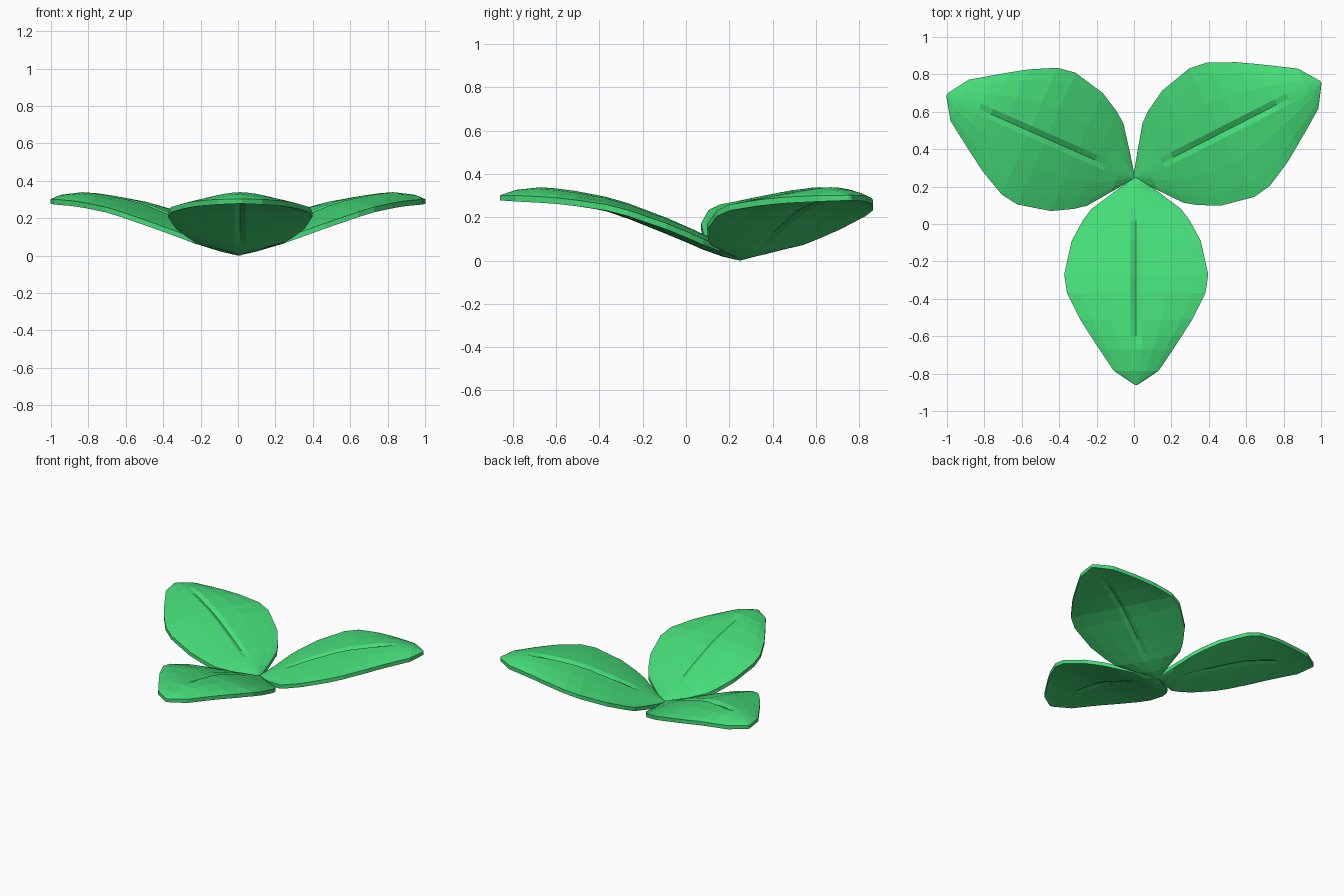
import bpy, math
from mathutils import Matrix

if "Cube" in bpy.data.objects:
    bpy.data.objects.remove(bpy.data.objects["Cube"])

green = bpy.data.materials.new("leaf_green")
green.diffuse_color = (0.06, 0.72, 0.19, 1)
green.use_nodes = True
green.node_tree.nodes["Principled BSDF"].inputs["Base Color"].default_value = green.diffuse_color

# Stations along a leaf: distance, half width, top z, bottom z, edge droop, vein depth
STATIONS = [
    (0.00, 0.010, 0.050, 0.000, 0.000, 0.000),
    (0.08, 0.120, 0.085, 0.018, 0.000, 0.000),
    (0.17, 0.240, 0.122, 0.050, 0.000, 0.000),
    (0.23, 0.285, 0.150, 0.076, 0.000, 0.012),
    (0.34, 0.345, 0.198, 0.122, 0.002, 0.016),
    (0.52, 0.385, 0.266, 0.194, 0.010, 0.018),
    (0.62, 0.370, 0.295, 0.228, 0.016, 0.018),
    (0.76, 0.300, 0.322, 0.258, 0.024, 0.016),
    (0.85, 0.243, 0.334, 0.272, 0.027, 0.012),
    (0.92, 0.197, 0.339, 0.279, 0.028, 0.000),
    (1.035, 0.120, 0.327, 0.283, 0.018, 0.000),
    (1.11, 0.008, 0.302, 0.278, 0.000, 0.000),
]


def make_leaf(name, angle, length_scale, offset_x):
    verts, faces = [], []
    # Closed ring per station: top from left to right, then bottom back again
    for d, hw, top, bottom, droop, vein in STATIONS:
        v = min(0.03 / hw, 0.2)
        across = [-1, -0.8, -0.45, -v, 0, v, 0.45, 0.8, 1]
        mid, half = (top + bottom) / 2, (top - bottom) / 2
        rim = min(0.014, half)
        for side in (1, -1):
            for u in (across if side == 1 else across[::-1]):
                h = rim + (half - rim) * (1 - u * u)
                if u == 0:
                    h -= vein * (1 if side == 1 else 0.7)
                verts.append((d * length_scale, -u * hw, mid - droop * u * u + side * h))
    n = 18
    for i in range(len(STATIONS) - 1):
        for j in range(n):
            k = (j + 1) % n
            faces.append((i * n + j, i * n + k, (i + 1) * n + k, (i + 1) * n + j)[::-1])
    # Base and tip caps
    last = (len(STATIONS) - 1) * n
    faces.append(tuple(range(n))[::-1])
    faces.append(tuple(range(last, last + n)))
    mesh = bpy.data.meshes.new(name)
    mesh.from_pydata(verts, [], faces)
    mesh.transform(Matrix.Translation((offset_x, 0.25, 0)) @ Matrix.Rotation(math.radians(angle), 4, 'Z'))
    import bmesh
    bm = bmesh.new()
    bm.from_mesh(mesh)
    bmesh.ops.recalc_face_normals(bm, faces=bm.faces)
    bm.to_mesh(mesh)
    bm.free()
    mesh.materials.append(green)
    obj = bpy.data.objects.new(name, mesh)
    bpy.context.collection.objects.link(obj)
    return obj


# Three leaves meeting at one point
make_leaf("front_leaf", -90, 1.0, 0.012)
make_leaf("right_leaf", 27, 1.008, 0.002)
make_leaf("left_leaf", 156.2, 0.985, 0.0)
